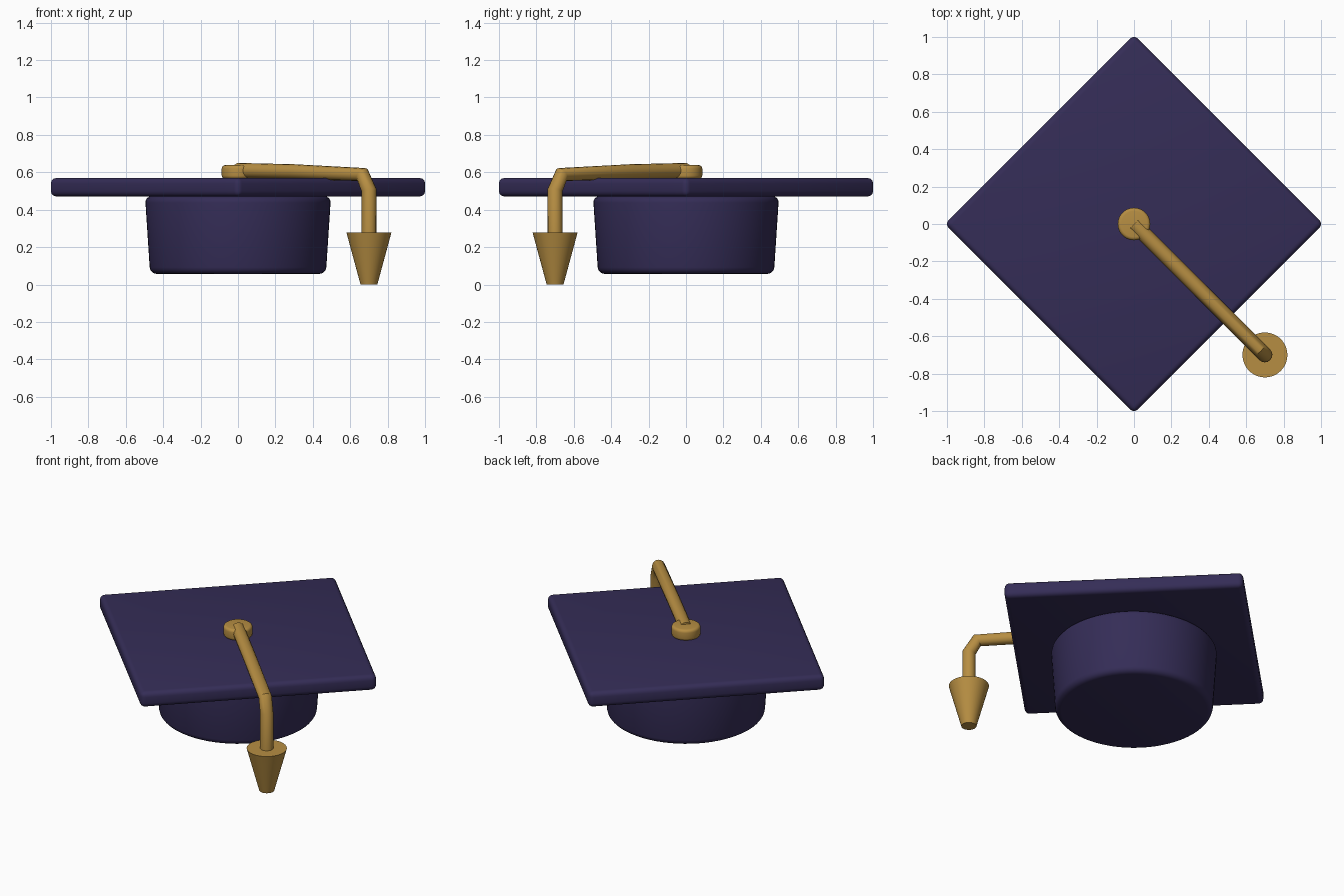
import bpy, math

if "Cube" in bpy.data.objects:
    bpy.data.objects.remove(bpy.data.objects["Cube"])


def material(name, rgb):
    m = bpy.data.materials.new(name)
    m.diffuse_color = (*rgb, 1)
    m.use_nodes = True
    m.node_tree.nodes["Principled BSDF"].inputs["Base Color"].default_value = m.diffuse_color
    return m


NAVY = material("dark_purple", (0.035, 0.026, 0.095))
GOLD = material("gold", (0.47, 0.27, 0.055))


def finish(name, mat, bevel=0.0):
    """Name the active object, round its edges and smooth it."""
    ob = bpy.context.object
    ob.name = name
    ob.data.materials.append(mat)
    bpy.ops.object.transform_apply(location=False, rotation=True, scale=True)
    if bevel:
        mod = ob.modifiers.new("bevel", 'BEVEL')
        mod.width = bevel
        mod.segments = 4
        mod.limit_method = 'ANGLE'
        bpy.ops.object.modifier_apply(modifier="bevel")
    bpy.ops.object.shade_smooth_by_angle(angle=math.radians(40))
    return ob


def frustum(name, mat, r_low, r_high, z_low, z_high, xy=(0, 0), sides=64, bevel=0.0):
    bpy.ops.mesh.primitive_cone_add(
        vertices=sides, radius1=r_low, radius2=r_high, depth=z_high - z_low,
        location=(*xy, (z_low + z_high) / 2))
    return finish(name, mat, bevel)


# Square board turned to a diamond, corners rounded
side = 1.0124 * math.sqrt(2)
bpy.ops.mesh.primitive_cube_add(size=1, location=(0, 0, 0.52),
                                rotation=(0, 0, math.pi / 4))
bpy.context.object.scale = (side, side, 0.10)
finish("board", NAVY, 0.03)

# Head part under the board, widening upwards
frustum("crown", NAVY, 0.47, 0.497, 0.057, 0.472, bevel=0.035)

# Button in the middle of the board
frustum("button", GOLD, 0.087, 0.087, 0.565, 0.638, sides=48, bevel=0.018)

# Cord lying across the board, then hanging over its edge
path = [(0, 0.61), (0.3, 0.603), (0.665, 0.588), (0.70, 0.505), (0.70, 0.22)]
curve = bpy.data.curves.new("cord", 'CURVE')
curve.dimensions = '3D'
curve.bevel_depth = 0.04
curve.bevel_resolution = 6
curve.use_fill_caps = True
spline = curve.splines.new('POLY')
spline.points.add(len(path) - 1)
for point, (d, z) in zip(spline.points, path):
    point.co = (d, -d, z, 1)
cord = bpy.data.objects.new("cord", curve)
bpy.context.collection.objects.link(cord)
bpy.ops.object.select_all(action='DESELECT')
cord.select_set(True)
bpy.context.view_layer.objects.active = cord
bpy.ops.object.convert(target='MESH')
finish("cord", GOLD)

# Tassel at the end of the cord
frustum("tassel", GOLD, 0.045, 0.12, 0, 0.277, xy=(0.70, -0.70), sides=48)
